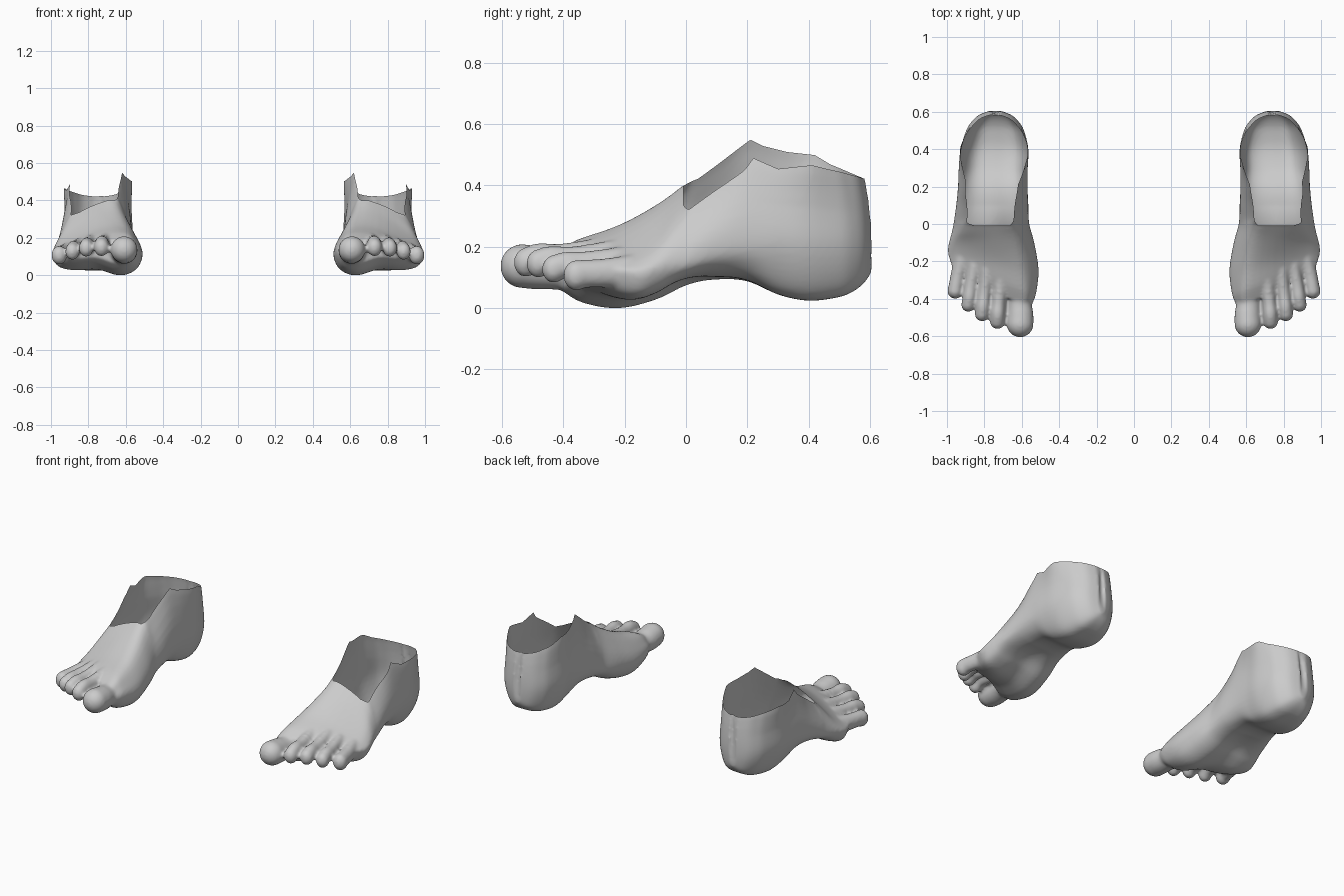
import bpy, bmesh
from mathutils import Vector

if "Cube" in bpy.data.objects:
    bpy.data.objects.remove(bpy.data.objects["Cube"])

skin = bpy.data.materials.new("plain_grey")
skin.diffuse_color = (0.6, 0.6, 0.6, 1)
skin.use_nodes = True
skin.node_tree.nodes["Principled BSDF"].inputs["Base Color"].default_value = skin.diffuse_color


def spline(a, b, c, d, t):
    """Catmull-Rom blend of four equal-length tuples."""
    return [0.5 * (2*q + (r - p)*t + (2*p - 5*q + 4*r - s)*t*t + (3*q - p - 3*r + s)*t**3)
            for p, q, r, s in zip(a, b, c, d)]


def ramp(y, start, end):
    return min(max((y - start) / (end - start), 0), 1)


def lerp_table(table, y):
    """Piecewise linear lookup, held constant past both ends."""
    if y <= table[0][0]:
        return table[0][1]
    for (y0, v0), (y1, v1) in zip(table, table[1:]):
        if y <= y1:
            return v0 + (v1 - v0) * (y - y0) / (y1 - y0)
    return table[-1][1]


# Foot stations: y, inner x, outer x, widest z, sole z, inner rim x, z, outer rim x, z, top z
STATIONS = [
    (-.37, .55, .96, .12, .065, .60, .190, .92, .130, .18),
    (-.30, .525, .975, .12, .020, .60, .225, .93, .150, .215),
    (-.20, .51, .995, .11, .000, .61, .265, .92, .180, .255),
    (-.10, .53, .985, .13, .025, .63, .325, .91, .230, .315),
    (.00, .56, .965, .15, .075, .65, .400, .885, .320, .39),
    (.10, .565, .95, .19, .095, .645, .470, .88, .400, .47),
    (.20, .57, .94, .21, .085, .63, .550, .885, .490, .55),
    (.30, .57, .935, .21, .040, .595, .515, .905, .460, .53),
    (.40, .567, .925, .20, .020, .577, .500, .918, .460, .50),
    (.50, .59, .895, .20, .030, .60, .460, .885, .440, .46),
    (.55, .62, .865, .20, .047, .628, .440, .855, .435, .44),
    (.585, .66, .825, .20, .075, .665, .425, .82, .425, .43),
    (.607, .72, .765, .20, .110, .72, .420, .765, .420, .42),
]
# Height of the ankle opening along y, on the inner and outer side
INNER_RIM = [(-.02, .41), (.04, .43), (.21, .55), (.25, .53), (.33, .51), (.42, .50), (.47, .47), (.59, .42)]
OUTER_RIM = [(.01, .32), (.19, .45), (.22, .49), (.30, .455), (.41, .467), (.50, .445), (.59, .42)]
FRONT_CUT = -.008

# Toe paths: x, y, z, radius
TOES = [
    [(.62, -.33, .125, .072), (.612, -.43, .128, .067), (.608, -.49, .133, .071), (.609, -.534, .138, .072)],
    [(.705, -.26, .185, .042), (.722, -.41, .168, .037), (.728, -.48, .168, .038), (.73, -.522, .15, .040)],
    [(.785, -.24, .175, .040), (.80, -.37, .160, .036), (.808, -.44, .160, .037), (.812, -.482, .146, .039)],
    [(.85, -.22, .155, .038), (.872, -.33, .145, .035), (.88, -.39, .143, .036), (.886, -.432, .128, .038)],
    [(.915, -.18, .12, .046), (.94, -.27, .115, .040), (.952, -.33, .113, .039), (.956, -.358, .108, .042)],
]


def foot_ring(s):
    """Cross-section of the foot at one station."""
    y, xi, xo, zw, zb, ix, iz, ox, oz, zt = s
    up = .08 * ramp(y, 0, .025)              # run the ankle past the rim, trimmed later
    w = xo - xi
    heel = ramp(y, .1, .3)
    ball = 1 - ramp(y, -.05, .1)
    low = zb + .3 * (zw - zb)
    side = .07 + .03 * heel
    lean_in = 1.5 * (ix - xi) / (iz - zw) * up    # keep the wall slope above the rim
    lean_out = 1.5 * (xo - ox) / (oz - zw) * up
    ctrl = [(ix + lean_in, iz + up), (xi + .25*(ix - xi), zw + .5*(iz - zw)), (xi, zw),
            (xi + side*w, low), (xi + .25*w, zb + .012*heel),
            (xi + .5*w, zb + .006 + .026*ball), (xi + .75*w, zb + .012 + .016*ball),
            (xo - side*w, low + .015), (xo, zw), (xo - .25*(xo - ox), zw + .5*(oz - zw)),
            (ox - lean_out, oz + up), ((ix + ox)/2 - .02, zt + up)]
    n = len(ctrl)
    ring = []
    for i in range(n):
        for k in range(4):
            x, z = spline(ctrl[i-1], ctrl[i], ctrl[(i+1) % n], ctrl[(i+2) % n], k / 4)
            skew = .35 * ramp(-y, .05, .3)
            back = .022 * ((z - .2) / .22)**2 * ramp(y, .4, .55)
            ring.append((x, y + skew * (x - .75) - back, z))
    return ring


def foot_solid():
    """Closed instep, heel and ankle, with overlapping toes."""
    bm = bmesh.new()
    rings = []
    last = len(STATIONS) - 1
    for i in range(last):
        near = [STATIONS[min(max(j, 0), last)] for j in (i-1, i, i+1, i+2)]
        rings += [foot_ring(spline(*near, k / 5)) for k in range(5)]
    rings.append(foot_ring(STATIONS[last]))
    rows = [[bm.verts.new(p) for p in r] for r in rings]
    n = len(rows[0])
    for a, b in zip(rows, rows[1:]):
        for j in range(n):
            bm.faces.new((a[j], a[(j+1) % n], b[(j+1) % n], b[j]))
    bm.faces.new(rows[0])
    bm.faces.new(rows[-1][::-1])
    bmesh.ops.recalc_face_normals(bm, faces=bm.faces)

    # toes: copies of one bead packed along each path
    bead = bmesh.new()
    bmesh.ops.create_icosphere(bead, subdivisions=3, radius=1)
    bead.verts.index_update()
    points = [v.co.copy() for v in bead.verts]
    faces = [[v.index for v in f.verts] for f in bead.faces]
    bead.free()
    for path in TOES:
        tall = 1 if path is TOES[0] else 1.2
        for i in range(3):
            near = [path[min(max(j, 0), 3)] for j in (i-1, i, i+1, i+2)]
            for k in range(6 if i < 2 else 5):
                x, y, z, r = spline(*near, k / (6 if i < 2 else 4))
                vs = [bm.verts.new((x + p.x*r, y + p.y*r, z + p.z*r*tall)) for p in points]
                for f in faces:
                    bm.faces.new([vs[j] for j in f])
    return bm


def rim(co):
    t = ramp(co.x, .62, .9)
    return lerp_table(INNER_RIM, co.y) * (1 - t) + lerp_table(OUTER_RIM, co.y) * t


def geom(bm):
    return bm.verts[:] + bm.edges[:] + bm.faces[:]


# Fuse the foot and toes into one skin
mesh = bpy.data.meshes.new("foot_solid")
bm = foot_solid()
bm.to_mesh(mesh)
bm.free()
solid = bpy.data.objects.new("foot_solid", mesh)
bpy.context.collection.objects.link(solid)
fuse = solid.modifiers.new("fuse", 'REMESH')
fuse.mode = 'VOXEL'
fuse.voxel_size = .009
soft = solid.modifiers.new("soften", 'SMOOTH')
soft.factor = .5
soft.iterations = 6
bpy.context.view_layer.update()
skin_mesh = bpy.data.meshes.new_from_object(solid.evaluated_get(bpy.context.evaluated_depsgraph_get()))
bpy.data.objects.remove(solid)

# Trim the ankle opening: flatten the rim to z = 0, cut, then restore
bm = bmesh.new()
bm.from_mesh(skin_mesh)
bmesh.ops.bisect_plane(bm, geom=geom(bm), dist=1e-5, plane_co=(0, FRONT_CUT, 0), plane_no=(0, 1, 0))
for v in bm.verts:
    v.co.z -= rim(v.co)
bmesh.ops.bisect_plane(bm, geom=geom(bm), dist=1e-5, plane_co=(0, 0, 0), plane_no=(0, 0, 1))
doomed = []
for f in bm.faces:
    c = f.calc_center_median()
    if c.z > 0 and c.y > FRONT_CUT:
        doomed.append(f)
for v in bm.verts:
    v.co.z += rim(v.co)
bmesh.ops.delete(bm, geom=doomed, context='FACES')
lowest = min(v.co.z for v in bm.verts)
for v in bm.verts:
    v.co.z -= lowest

# Both feet, mirrored across x = 0
for name, flip in (("left_foot", False), ("right_foot", True)):
    if flip:
        for v in bm.verts:
            v.co.x = -v.co.x
        bmesh.ops.reverse_faces(bm, faces=bm.faces)
    for f in bm.faces:
        f.smooth = True
        f.material_index = 0
    me = bpy.data.meshes.new(name)
    bm.to_mesh(me)
    me.materials.clear()
    me.materials.append(skin)
    bpy.context.collection.objects.link(bpy.data.objects.new(name, me))
bm.free()
